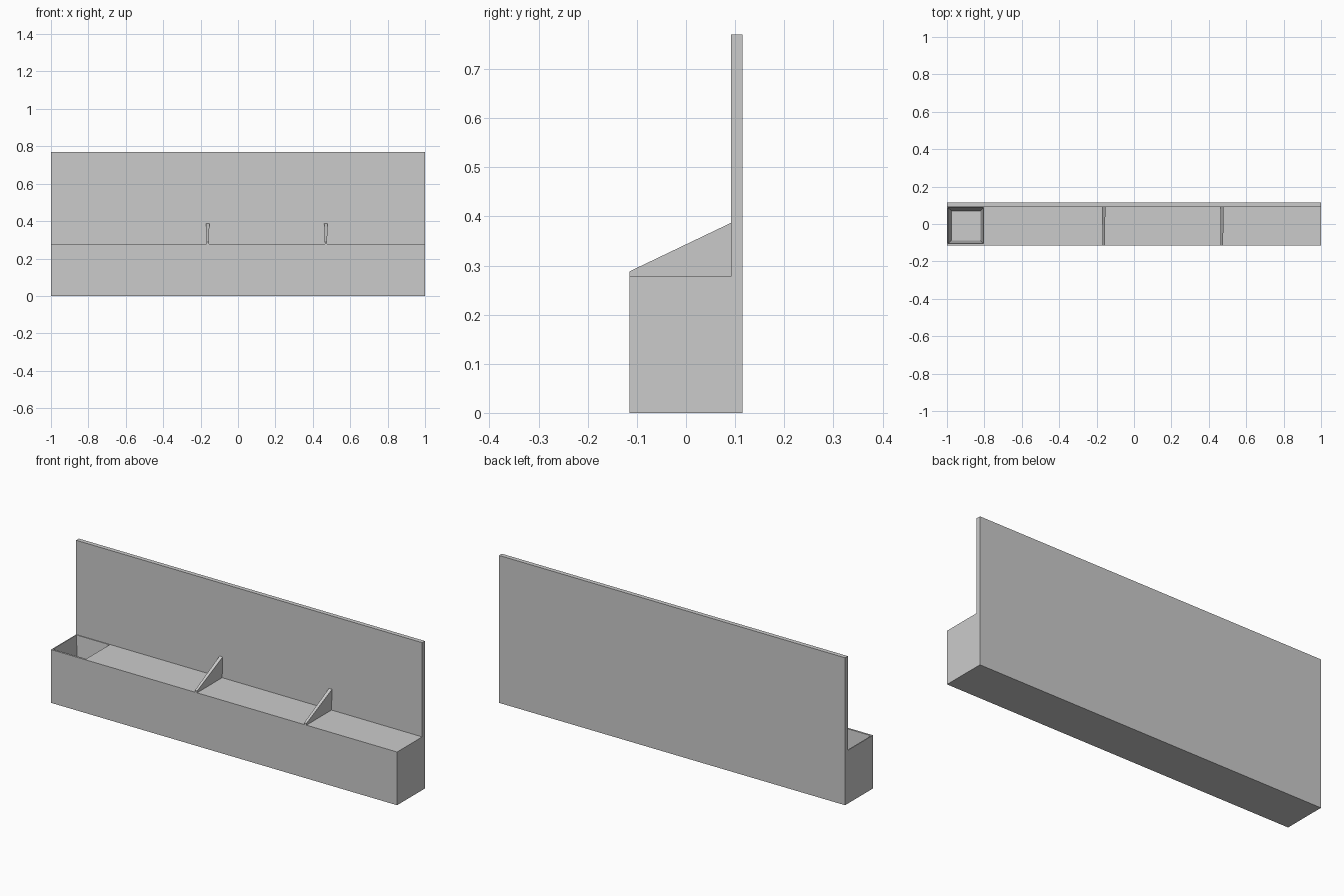
import bpy, bmesh

if "Cube" in bpy.data.objects:
    bpy.data.objects.remove(bpy.data.objects["Cube"])

D, H, SEAT, BACK = 0.115, 0.77, 0.278, 0.092


def make_object(name, bm):
    bmesh.ops.recalc_face_normals(bm, faces=bm.faces)
    mesh = bpy.data.meshes.new(name)
    bm.to_mesh(mesh)
    bm.free()
    obj = bpy.data.objects.new(name, mesh)
    bpy.context.collection.objects.link(obj)
    return obj


def loft(name, rings):
    """Solid between matching closed loops, capped at both ends."""
    bm = bmesh.new()
    loops = [[bm.verts.new(p) for p in ring] for ring in rings]
    n = len(loops[0])
    for a, b in zip(loops, loops[1:]):
        for i in range(n):
            j = (i + 1) % n
            bm.faces.new((a[i], a[j], b[j], b[i]))
    bm.faces.new(loops[0])
    bm.faces.new(loops[-1])
    return make_object(name, bm)


def rect(x0, x1, y0, y1, z):
    return [(x0, y0, z), (x1, y0, z), (x1, y1, z), (x0, y1, z)]


# Long base and tall back panel as one L-shaped profile
profile = [(-D, 0), (D, 0), (D, H), (BACK, H), (BACK, SEAT), (-D, SEAT)]
body = loft("base_and_back_panel", [[(x, y, z) for y, z in profile] for x in (-1, 1)])

# Tapered planter recess at the left end
top_z, floor_z = SEAT + 0.0005, 0.025
cutter = loft("recess_cutter", [rect(-0.975, -0.822, -0.087, 0.07, floor_z),
                                rect(-0.995, -0.804, -0.105, 0.088, top_z)])
cutter.hide_render = True
cutter.hide_viewport = True
cutter.display_type = 'WIRE'
mod = body.modifiers.new("recess", 'BOOLEAN')
mod.operation = 'DIFFERENCE'
mod.solver = 'EXACT'
mod.object = cutter

# Wedge-shaped seat dividers, slightly thicker towards the high back edge
for i, x in enumerate((-0.162, 0.47)):
    rings = []
    for side in (-1, 1):
        rings.append([(x + side * w, y, z) for y, z, w in (
            (-D, SEAT, 0.006), (BACK, SEAT, 0.006),
            (BACK, 0.387, 0.009), (-D, 0.288, 0.0063))])
    loft(f"seat_divider_{i + 1}", rings)
